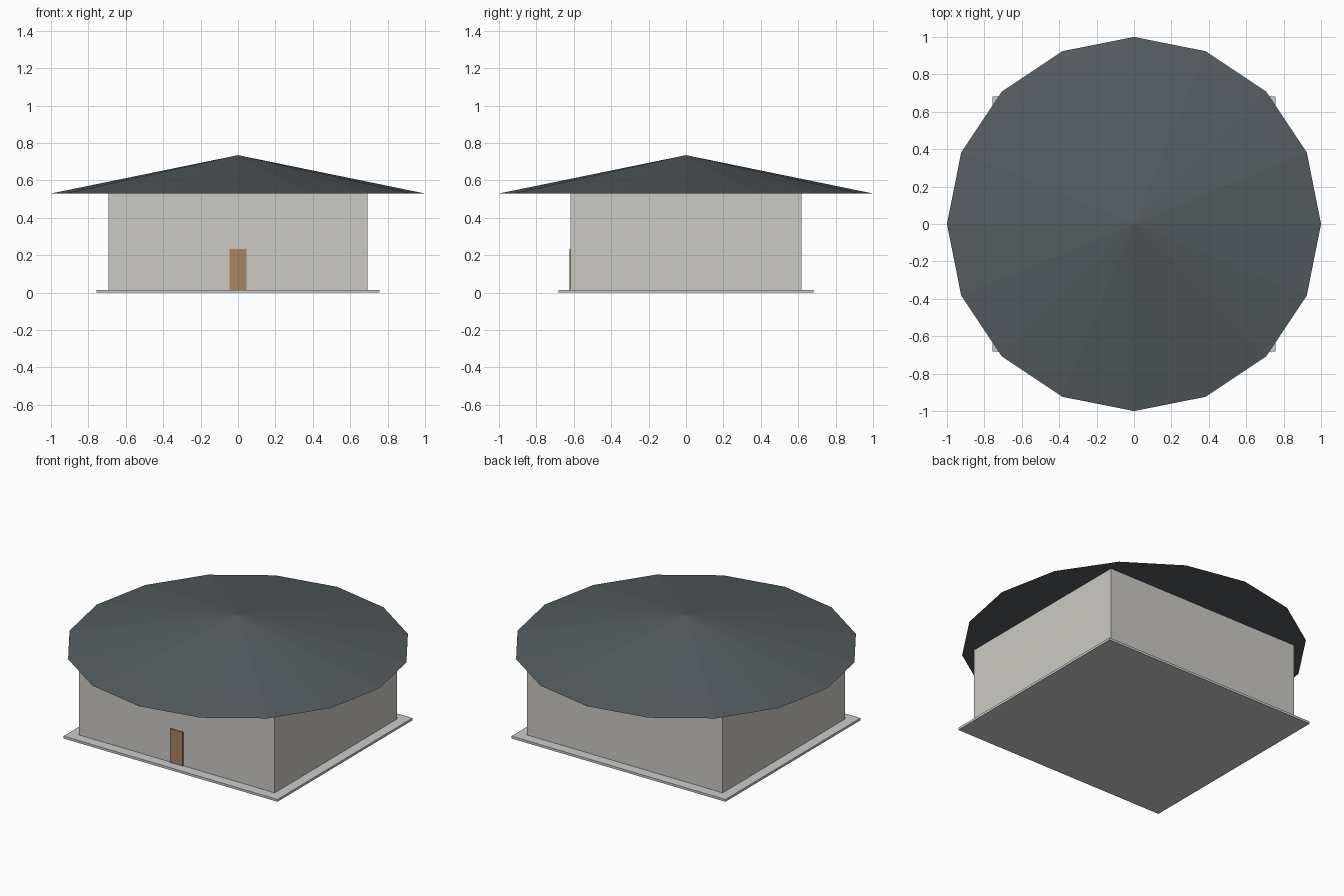
import bpy

if "Cube" in bpy.data.objects:
    bpy.data.objects.remove(bpy.data.objects["Cube"])


def material(name, rgb):
    mat = bpy.data.materials.new(name)
    mat.diffuse_color = (*rgb, 1)
    mat.use_nodes = True
    mat.node_tree.nodes["Principled BSDF"].inputs["Base Color"].default_value = mat.diffuse_color
    return mat


def box(name, x, y, z, mat=None):
    """Box from (min, max) ranges on each axis."""
    spans = (x, y, z)
    bpy.ops.mesh.primitive_cube_add(size=1, location=[(a + b) / 2 for a, b in spans])
    obj = bpy.context.object
    obj.name = name
    obj.scale = [b - a for a, b in spans]
    bpy.ops.object.transform_apply(location=False, rotation=False, scale=True)
    if mat:
        obj.data.materials.append(mat)
    return obj


plaster = material("plaster", (0.60, 0.59, 0.55))
slate = material("slate", (0.09, 0.105, 0.115))
wood = material("wood", (0.40, 0.24, 0.12))

BASE_TOP, EAVES, PEAK = 0.015, 0.53, 0.735

# Ground slab, walls and door
box("base_slab", (-0.757, 0.757), (-0.682, 0.682), (0, BASE_TOP))
box("walls", (-0.692, 0.692), (-0.617, 0.617), (BASE_TOP, EAVES), plaster)
box("door", (-0.045, 0.045), (-0.624, -0.615), (BASE_TOP, 0.232), wood)

# Sixteen-sided conical roof
bpy.ops.mesh.primitive_cone_add(vertices=16, radius1=1, radius2=0, depth=PEAK - EAVES,
                                location=(0, 0, (EAVES + PEAK) / 2))
roof = bpy.context.object
roof.name = "roof"
roof.data.materials.append(slate)
